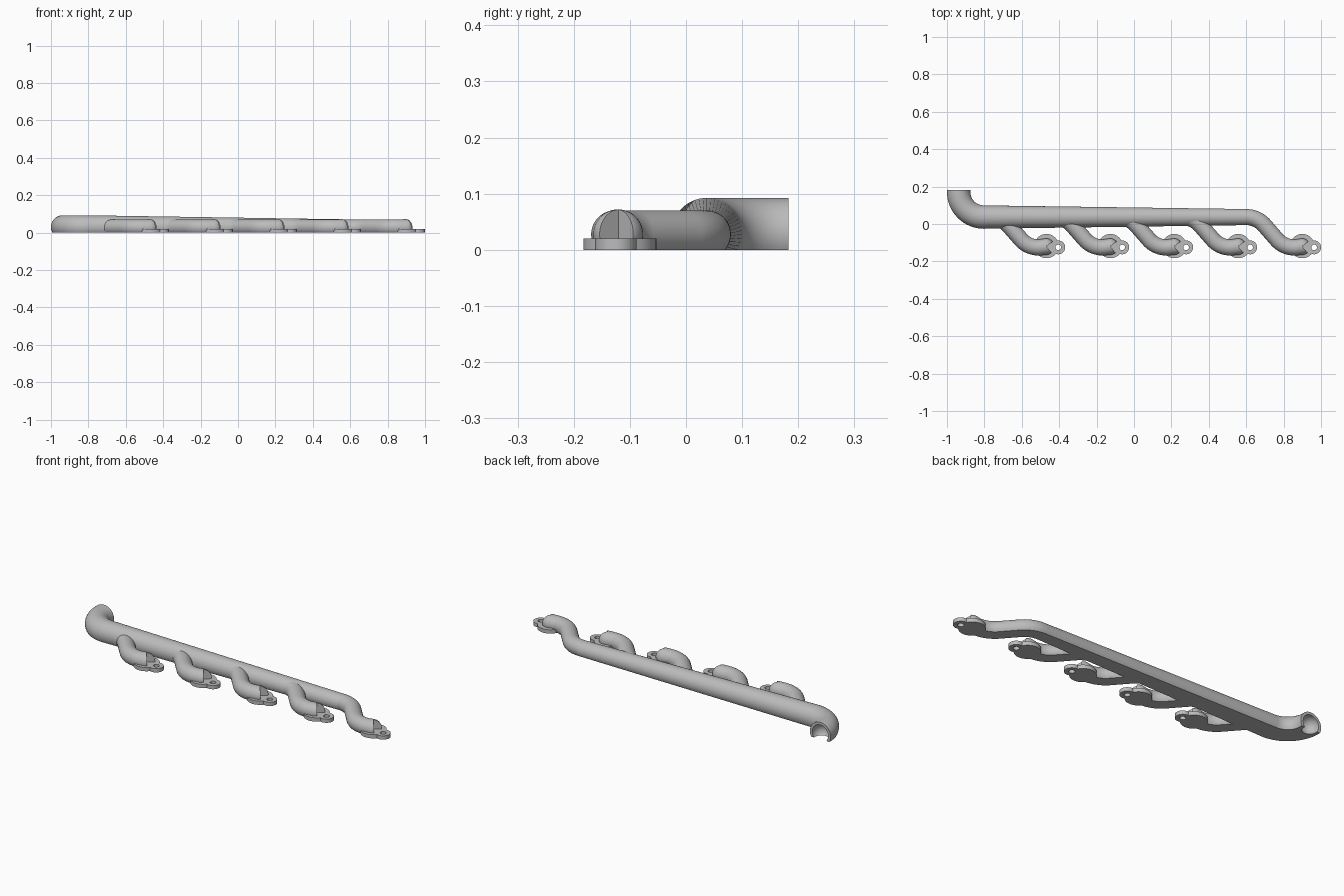
import bpy, bmesh, math
from mathutils import Vector

if "Cube" in bpy.data.objects:
    bpy.data.objects.remove(bpy.data.objects["Cube"])

metal = bpy.data.materials.new("cast grey metal")
metal.use_nodes = True
GREY = (0.5, 0.5, 0.5, 1)
metal.diffuse_color = GREY
metal.node_tree.nodes["Principled BSDF"].inputs["Base Color"].default_value = GREY


def add_object(name, bm):
    bmesh.ops.recalc_face_normals(bm, faces=bm.faces)
    mesh = bpy.data.meshes.new(name)
    bm.to_mesh(mesh)
    bm.free()
    mesh.materials.append(metal)
    ob = bpy.data.objects.new(name, mesh)
    bpy.context.collection.objects.link(ob)
    return ob


def sweep(name, stations, sides=36):
    """Pipe with a flat underside; each station is (x, y, radius, centre height, heading)."""
    bm = bmesh.new()
    rings = []
    for x, y, r, zc, head in stations:
        low = -math.asin(min(1, zc / r))
        ring = []
        for i in range(sides + 1):
            a = low + (math.pi - 2 * low) * i / sides
            s = r * math.cos(a)
            ring.append(bm.verts.new((x - s * math.sin(head), y + s * math.cos(head),
                                      zc + r * math.sin(a))))
        rings.append(ring)
    n = sides + 1
    for a, b in zip(rings, rings[1:]):
        for i in range(n):
            j = (i + 1) % n
            bm.faces.new((a[i], a[j], b[j], b[i]))
    bm.faces.new(rings[0])
    bm.faces.new(rings[-1])
    return add_object(name, bm)


def cylinder(name, x, y, r, z0, z1, sides=40):
    bm = bmesh.new()
    bmesh.ops.create_cone(bm, cap_ends=True, segments=sides, radius1=r, radius2=r, depth=z1 - z0)
    bmesh.ops.translate(bm, verts=bm.verts, vec=(x, y, (z0 + z1) / 2))
    return add_object(name, bm)


def boolean(ob, other, operation):
    mod = ob.modifiers.new("bool", 'BOOLEAN')
    mod.object, mod.operation, mod.solver = other, operation, 'EXACT'
    bpy.context.view_layer.objects.active = ob
    bpy.ops.object.modifier_apply(modifier=mod.name)
    bpy.data.objects.remove(other)


def smooth(ob):
    bpy.ops.object.select_all(action='DESELECT')
    ob.select_set(True)
    bpy.context.view_layer.objects.active = ob
    bpy.ops.object.shade_smooth_by_angle(angle=math.radians(32))


# Main collector: outlet elbow followed by the long tapering tube
BIG, BIG_Z, SMALL, SMALL_Z = 0.0625, 0.03, 0.043, 0.0275
BEND = 0.135
cx, cy = -0.9375 + BEND, 0.037 + BEND
stations = [(-0.9375, 0.183, BIG, BIG_Z, -math.pi / 2)]
for i in range(17):
    a = math.pi + math.pi / 2 * i / 16
    stations.append((cx + BEND * math.cos(a), cy + BEND * math.sin(a), BIG, BIG_Z, a - 1.5 * math.pi))
stations.append((0.6, 0.037, SMALL, SMALL_Z, 0))
collector = sweep("collector_pipe", stations)

# Hollow outlet, open through the flat underside
bm = bmesh.new()
bmesh.ops.create_uvsphere(bm, u_segments=32, v_segments=16, radius=0.048)
for v in bm.verts:
    if v.co.y > 0:
        v.co.y += 0.1
bmesh.ops.translate(bm, verts=bm.verts, vec=(-0.9375, 0.173, BIG_Z))
boolean(collector, add_object("outlet_bore", bm), 'DIFFERENCE')
smooth(collector)


# Runner centre line: two opposite arcs joined by a straight slope
def runner_stations():
    slope, r = math.radians(45), 0.13
    pts = [(0.6 + r * math.sin(t), 0.037 - r * (1 - math.cos(t)), -t)
           for t in [slope * i / 8 for i in range(9)]]
    ex, ey, end_y = 0.86, -0.126, -0.126
    pts += [(ex - r * math.sin(t), end_y + r * (1 - math.cos(t)), -t)
            for t in [slope * (8 - i) / 8 for i in range(9)]]
    ring = [(x, y, SMALL, SMALL_Z, h) for x, y, h in pts]
    # rounded end
    for i in range(10):
        a = math.radians(9.4 * i)
        ring.append((0.897 + 0.045 * math.sin(a), -0.121, 0.0445 * math.cos(a), SMALL_Z, 0))
    return ring


SPACING = 0.342
runner = sweep("runner_1", runner_stations())

# Notch giving clearance around the bolt
bm = bmesh.new()
bmesh.ops.create_cube(bm, size=0.1)
for v in bm.verts:
    x, y = v.co.x + 0.05, v.co.y + 0.05
    c, s = math.cos(-0.9), math.sin(-0.9)
    v.co = Vector((0.9 + x * c - y * s, -0.12 + x * s + y * c, v.co.z + 0.07))
boolean(runner, add_object("bolt_notch", bm), 'DIFFERENCE')
smooth(runner)

# Mounting flange: round pad and drilled ear
flange = cylinder("flange_1", 0.9, -0.118, 0.065, 0, 0.0205)
boolean(flange, cylinder("ear", 0.963, -0.125, 0.037, 0, 0.0205), 'UNION')
boolean(flange, cylinder("bolt_hole", 0.963, -0.125, 0.015, -0.1, 0.1, 24), 'DIFFERENCE')
smooth(flange)

# Repeat the runner and flange along the collector
for k in range(1, 5):
    for source, label in ((runner, "runner"), (flange, "flange")):
        copy = source.copy()
        copy.name = f"{label}_{k + 1}"
        copy.location.x = -SPACING * k
        bpy.context.collection.objects.link(copy)
